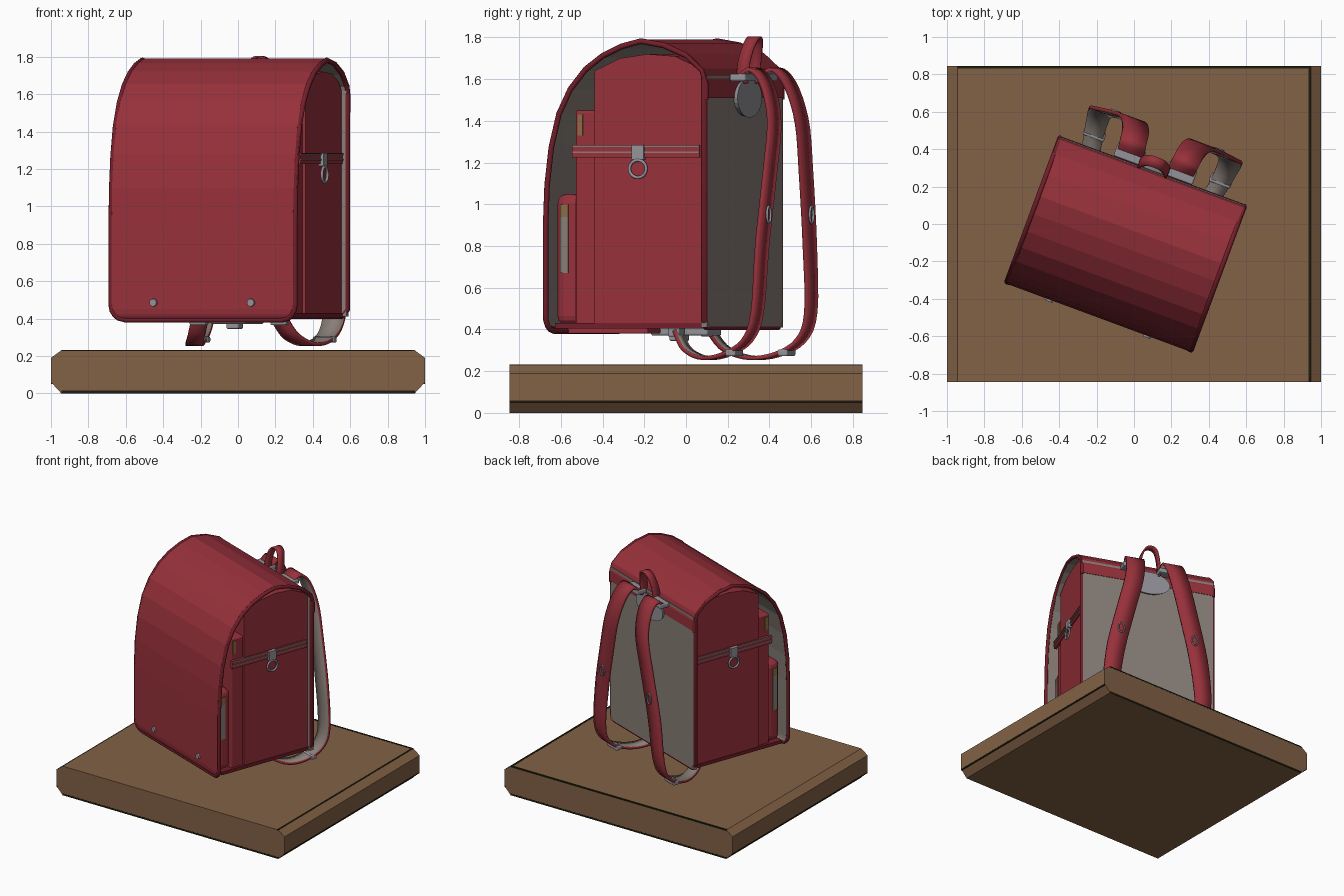
import bpy, bmesh, math
from mathutils import Matrix, Vector

cube = bpy.data.objects.get("Cube")
if cube:
    bpy.data.objects.remove(cube)

BAG = Matrix.Translation((-0.045, -0.107, 0)) @ Matrix.Rotation(math.radians(-20.3), 4, 'Z')
FLAT = Matrix.Identity(4)
U = Vector((1, 0, 0))


def material(name, rgb):
    m = bpy.data.materials.new(name)
    m.use_nodes = True
    m.diffuse_color = (*rgb, 1)
    m.node_tree.nodes["Principled BSDF"].inputs["Base Color"].default_value = (*rgb, 1)
    return m


RED = material("red leather", (0.31, 0.03, 0.043))
DARK_RED = material("dark red piping", (0.17, 0.013, 0.022))
TAUPE = material("taupe lining", (0.25, 0.21, 0.185))
METAL = material("grey metal", (0.29, 0.29, 0.32))
WOOD = material("brown wood", (0.225, 0.122, 0.061))
DARK = material("dark edge", (0.014, 0.012, 0.004))
TAN = material("tan trim", (0.26, 0.15, 0.06))


def add(name, bm, mats, space=BAG, smooth=False, normals=True):
    if normals:
        bmesh.ops.recalc_face_normals(bm, faces=bm.faces)
    mesh = bpy.data.meshes.new(name)
    bm.to_mesh(mesh)
    bm.free()
    mesh.transform(space)
    for m in mats:
        mesh.materials.append(m)
    for p in mesh.polygons:
        p.use_smooth = smooth
    obj = bpy.data.objects.new(name, mesh)
    bpy.context.collection.objects.link(obj)
    return obj


def box(name, x, y, z, mat, bevel=0, space=BAG):
    """Box from its extents along each axis."""
    bm = bmesh.new()
    bmesh.ops.create_cube(bm, size=1)
    for v in bm.verts:
        v.co = [lo + (c + 0.5) * (hi - lo) for c, (lo, hi) in zip(v.co, (x, y, z))]
    if bevel:
        bmesh.ops.bevel(bm, geom=bm.edges[:], offset=bevel, segments=3, affect='EDGES', profile=0.5)
    return add(name, bm, [mat], space)


def prism(name, points, direction, mat, space=BAG):
    """Outline swept along a direction."""
    bm = bmesh.new()
    face = bm.faces.new([bm.verts.new(p) for p in points])
    new = bmesh.ops.extrude_face_region(bm, geom=[face])["geom"]
    bmesh.ops.translate(bm, vec=direction, verts=[g for g in new if isinstance(g, bmesh.types.BMVert)])
    return add(name, bm, [mat], space)


def disc(name, center, axis, rx, ry, depth, mat):
    bm = bmesh.new()
    turn = Matrix.Rotation(math.pi / 2, 4, 'X' if axis == 'Y' else 'Y')
    bmesh.ops.create_cone(bm, cap_ends=True, segments=24, radius1=1, radius2=0.9, depth=1,
                          matrix=Matrix.Translation(center) @ turn @ Matrix.Diagonal((rx, ry, depth, 1)))
    return add(name, bm, [mat])


def tube(name, points, radius, mat, closed=False):
    """Round cord along a path, turned into a mesh."""
    curve = bpy.data.curves.new(name, 'CURVE')
    curve.dimensions = '3D'
    curve.bevel_depth, curve.bevel_resolution = radius, 2
    curve.use_fill_caps = True
    spline = curve.splines.new('POLY')
    spline.points.add(len(points) - 1)
    for sp, p in zip(spline.points, points):
        sp.co = (*p, 1)
    spline.use_cyclic_u = closed
    helper = bpy.data.objects.new(name, curve)
    mesh = bpy.data.meshes.new_from_object(helper)
    bpy.data.objects.remove(helper)
    bm = bmesh.new()
    bm.from_mesh(mesh)
    bpy.data.meshes.remove(mesh)
    return add(name, bm, [mat], smooth=True)


def ring(name, center, a, b, radius, rx, rz):
    """Wire ring spanned by the axes a and b."""
    c, a, b = Vector(center), Vector(a), Vector(b)
    angles = [i * math.tau / 16 for i in range(16)]
    return tube(name, [c + a * rx * math.cos(t) + b * rz * math.sin(t) for t in angles],
                radius, METAL, True)


def ribbon(name, path, halves, thickness, outer, inner, smooth):
    """Band following a path, with a differently coloured inside."""
    path = [Vector(p) for p in path]
    bm = bmesh.new()
    rows = []
    for i, p in enumerate(path):
        t = (path[min(i + 1, len(path) - 1)] - path[max(i - 1, 0)]).normalized()
        w = (U - t * U.dot(t)).normalized() * halves[i]
        rows.append((bm.verts.new(p - w), bm.verts.new(p + w)))
    for (a, b), (c, d) in zip(rows, rows[1:]):
        bm.faces.new((a, c, d, b))
    edge = [v.co.copy() for r in rows for v in r[:1]] + [r[1].co.copy() for r in reversed(rows)]
    obj = add(name, bm, [outer, inner], smooth=smooth, normals=False)
    mod = obj.modifiers.new("thickness", 'SOLIDIFY')
    mod.thickness, mod.offset, mod.material_offset = thickness, -1, 1
    return edge


def smooth_path(points, steps=4):
    """Catmull-Rom refinement of a coarse path."""
    pts = [Vector(p) for p in points]
    pts = [pts[0]] + pts + [pts[-1]]
    out = []
    for a, b, c, d in zip(pts, pts[1:], pts[2:], pts[3:]):
        for k in range(steps):
            t = k / steps
            out.append(0.5 * (2 * b + (c - a) * t + (2 * a - 5 * b + 4 * c - d) * t * t
                              + (3 * b - a - 3 * c + d) * t ** 3))
    return out + [pts[-1]]


# Wooden board with chamfered ends
outline = [(-0.945, 0), (0.945, 0), (1, 0.06), (1, 0.19), (0.945, 0.23), (-0.945, 0.23), (-1, 0.19), (-1, 0.06)]
prism("board", [(x, -0.845, z) for x, z in outline], (0, 1.69, 0), WOOD, FLAT)
box("board_back_edge", (-0.945, 0.945), (0.832, 0.846), (0.222, 0.232), DARK, space=FLAT)
box("board_top_seam", (0.933, 0.946), (-0.845, 0.845), (0.225, 0.232), DARK, space=FLAT)
for s in (-1, 1):
    lo, hi = sorted((s * 0.84, s * 0.846))
    box("board_bottom_edge", (-0.945, 0.945), (lo, hi), (0, 0.014), DARK, space=FLAT)
    lo, hi = sorted((s * 0.992, s * 1.0))
    box("board_side_edge", (lo, hi), (-0.845, 0.845), (0.05, 0.064), DARK, space=FLAT)

# Main compartment with arched top, small compartment and front pocket
arch = [(-0.17, 0.42), (0.40, 0.42), (0.40, 1.60), (0.35, 1.66), (0.24, 1.71), (0.10, 1.72), (-0.04, 1.70), (-0.17, 1.64)]
prism("main_compartment", [(-0.495, y, z) for y, z in arch], (0.99, 0, 0), RED)
box("small_compartment", (-0.48, 0.48), (-0.275, -0.165), (0.42, 1.45), RED, 0.012)
box("front_pocket", (-0.465, 0.465), (-0.385, -0.26), (0.42, 1.05), RED, 0.045)
box("base_panel", (-0.5, 0.5), (-0.37, 0.40), (0.405, 0.43), DARK_RED)

# Back panel and its piping
box("back_panel", (-0.525, 0.525), (0.385, 0.416), (0.41, 1.62), TAUPE)
tube("back_piping", [(-0.523, 0.40, 1.6), (-0.523, 0.40, 0.45), (-0.49, 0.40, 0.412), (0.49, 0.40, 0.412),
                     (0.523, 0.40, 0.45), (0.523, 0.40, 1.6)], 0.017, DARK_RED)

# Flap over the top and front, with rounded lower corners
flap = [(0.42, 1.51), (0.42, 1.59), (0.40, 1.65), (0.32, 1.72), (0.20, 1.77), (0.08, 1.79), (-0.02, 1.765),
        (-0.12, 1.72), (-0.21, 1.655), (-0.29, 1.56), (-0.35, 1.44), (-0.39, 1.28), (-0.412, 1.10), (-0.42, 0.90),
        (-0.42, 0.48), (-0.42, 0.45), (-0.417, 0.425), (-0.412, 0.41), (-0.405, 0.40)]
corner = 0.08
halves = []
for y, z in flap:
    drop = max(0, 0.48 - z)
    halves.append(0.533 - corner + math.sqrt(max(0, corner ** 2 - drop ** 2)))
rim = ribbon("flap", [(0, y, z) for y, z in flap], halves, 0.02, RED, TAUPE, False)
tube("flap_piping", [Vector((p.x * 0.985, p.y * 0.975, p.z - 0.008)) for p in rim], 0.014, DARK_RED)
for s in (-1, 1):
    disc("flap_stud", (s * 0.278, -0.424, 0.485), 'Y', 0.022, 0.022, 0.014, METAL)

# Closing tongue and lock below
box("closing_tongue", (-0.28, 0.28), (-0.40, 0.02), (0.38, 0.405), RED, 0.008)
box("lock_plate", (-0.10, 0.10), (-0.03, 0.26), (0.37, 0.41), METAL, 0.01)
box("lock_knob", (-0.035, 0.035), (0.04, 0.12), (0.345, 0.38), METAL, 0.008)

# Hanger plate and carrying handle
disc("hanger_plate", (0, 0.425, 1.51), 'Y', 0.17, 0.095, 0.03, METAL)
handle = smooth_path([(-0.085, 0.43, 1.58), (-0.08, 0.44, 1.69), (-0.05, 0.46, 1.78), (0, 0.465, 1.805),
                      (0.05, 0.46, 1.78), (0.08, 0.44, 1.69), (0.085, 0.43, 1.58)])
bm = bmesh.new()
rows = [[bm.verts.new(p + Vector((0, s * 0.03, 0))) for s in (-1, 1)] for p in handle]
for (a, b), (c, d) in zip(rows, rows[1:]):
    bm.faces.new((a, b, d, c))
add("handle", bm, [RED], smooth=True).modifiers.new("thickness", 'SOLIDIFY').thickness = 0.012

for s in (-1, 1):
    # Shoulder strap from the base, up behind the back, to the hanger
    strap = smooth_path([(s * 0.23, 0.15, 0.385), (s * 0.27, 0.21, 0.30), (s * 0.32, 0.32, 0.255),
                         (s * 0.355, 0.45, 0.27), (s * 0.37, 0.57, 0.34), (s * 0.37, 0.625, 0.48),
                         (s * 0.33, 0.635, 0.80), (s * 0.25, 0.645, 1.15), (s * 0.19, 0.645, 1.40),
                         (s * 0.16, 0.595, 1.58), (s * 0.15, 0.52, 1.655), (s * 0.14, 0.445, 1.61)])
    ribbon("shoulder_strap", strap, [0.045 + 0.027 * min(1, max(0, (i - 8) / 16)) for i in range(len(strap))],
           0.02, RED, TAUPE, True)
    box("strap_bracket", (s * 0.145 - 0.08, s * 0.145 + 0.08), (0.42, 0.50), (1.59, 1.625), METAL, 0.008)
    box("strap_buckle", (s * 0.36 - 0.06, s * 0.36 + 0.06), (0.47, 0.52), (0.272, 0.305), METAL, 0.008)
    box("strap_anchor", (s * 0.23 - 0.045, s * 0.23 + 0.045), (0.12, 0.18), (0.365, 0.41), METAL, 0.008)
    ring("strap_ring", (s * 0.295, 0.647, 0.95), (1, 0, 0), (0, 0, 1), 0.006, 0.025, 0.04)

    # Side belt with hook and ring
    def side(name, depth, y, z, mat, base):
        return box(name, sorted((s * (base - 0.01), s * (base + depth))), y, z, mat)
    side("side_belt", 0.012, (-0.28, 0.37), (1.225, 1.285), RED, 0.495)
    for z in (1.25, 1.278):
        side("belt_edge", 0.018, (-0.28, 0.37), (z - 0.004, z + 0.004), TAUPE, 0.495)
    side("belt_hook", 0.03, (0.03, 0.09), (1.215, 1.285), METAL, 0.495)
    ring("belt_ring", (s * 0.52, 0.06, 1.17), (0, 1, 0), (0, 0, 1), 0.008, 0.043, 0.042)

    # Pocket zip and compartment trim
    side("pocket_zip", 0.006, (-0.355, -0.315), (0.67, 0.94), TAUPE, 0.465)
    side("pocket_trim", 0.006, (-0.355, -0.315), (0.94, 1.0), TAN, 0.465)
    side("compartment_trim", 0.005, (-0.262, -0.235), (1.33, 1.43), TAN, 0.48)
